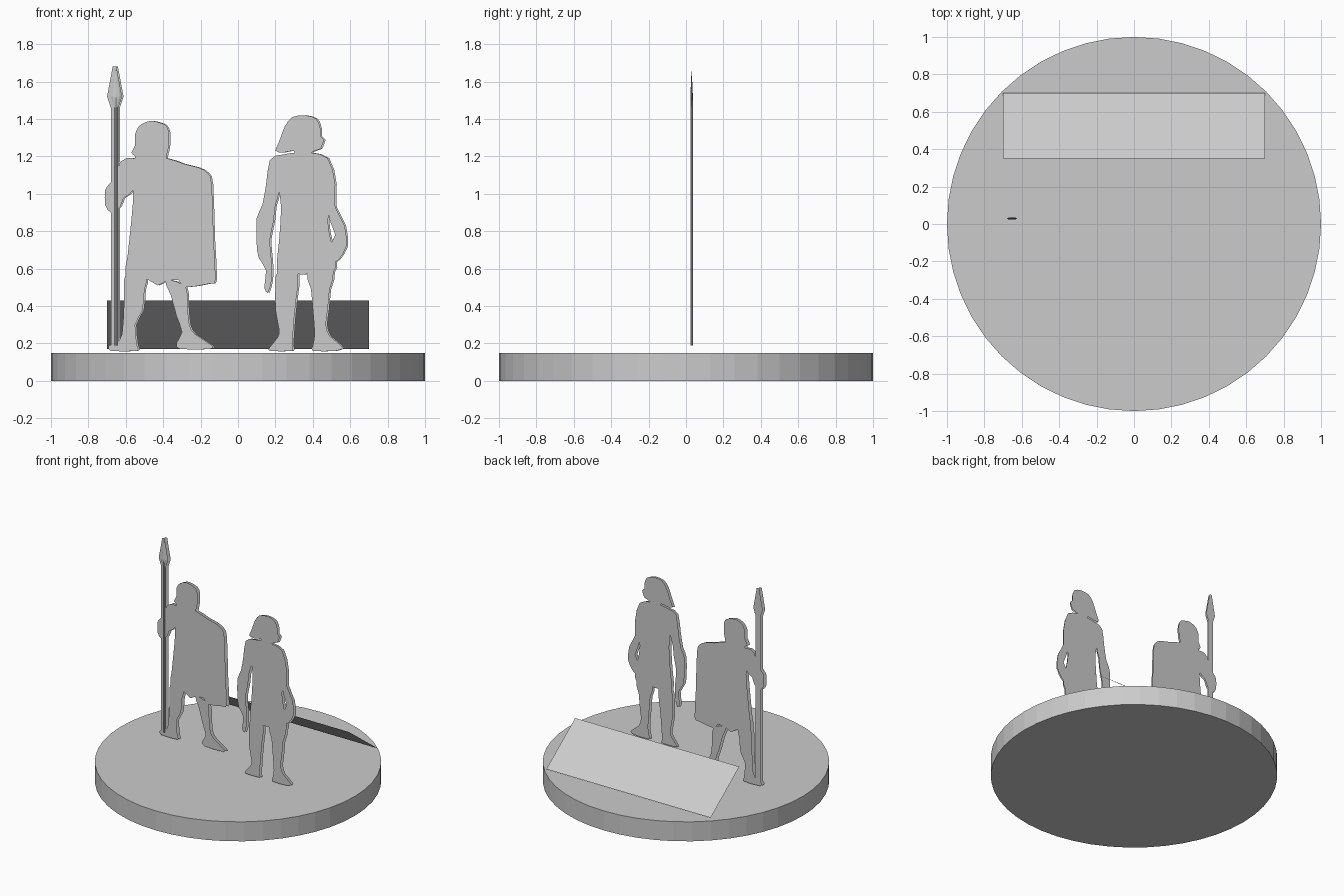
import bpy
import bmesh
from mathutils import Vector

if "Cube" in bpy.data.objects:
    bpy.data.objects.remove(bpy.data.objects["Cube"], do_unlink=True)

# One plain grey for the whole diorama
grey = bpy.data.materials.new("plain_grey")
grey.use_nodes = True
grey.diffuse_color = (0.6, 0.6, 0.6, 1)
grey.node_tree.nodes["Principled BSDF"].inputs["Base Color"].default_value = grey.diffuse_color


def finish(name, bm):
    """Turn a bmesh into a named grey object."""
    mesh = bpy.data.meshes.new(name)
    bm.to_mesh(mesh)
    bm.free()
    mesh.materials.append(grey)
    obj = bpy.data.objects.new(name, mesh)
    bpy.context.collection.objects.link(obj)
    return obj


def rounded(points):
    """Insert a curved midpoint between every pair of outline points."""
    result = []
    count = len(points)
    for i, b in enumerate(points):
        a, c, d = points[i - 1], points[(i + 1) % count], points[(i + 2) % count]
        result.append(b)
        result.append((b + c) * 0.55 - (a + d) * 0.05)
    return result


def cutout(name, outline, layers, smooth=True):
    """Paper-thin silhouette: a front sheet and a back sheet, outline in hundredths."""
    points = [Vector(p) / 100 for p in outline]
    if smooth:
        points = rounded(points)
    bm = bmesh.new()
    for index, (depth, shift) in enumerate(layers):
        verts = [bm.verts.new((p.x + shift, depth, p.y)) for p in points]
        face = bm.faces.new(verts)
        face.normal_update()
        faces_back = face.normal.y > 0
        if faces_back != (index == 1):
            face.normal_flip()
    bmesh.ops.triangulate(bm, faces=bm.faces[:])
    return finish(name, bm)


# Round base
bm = bmesh.new()
bmesh.ops.create_cone(bm, cap_ends=True, segments=48, radius1=1, radius2=1, depth=0.15)
bmesh.ops.translate(bm, verts=bm.verts, vec=(0, 0, 0.075))
finish("round_base", bm)

# Sloping sign panel behind the figures
bm = bmesh.new()
corners = [(-0.7, 0.35, 0.43), (0.7, 0.35, 0.43), (0.7, 0.7, 0.17), (-0.7, 0.7, 0.17)]
bm.faces.new([bm.verts.new(c) for c in corners])
finish("sloping_panel", bm)

# Standing figure, seen walking towards its left
standing = [(-0.15, 0), (-0.135, 0.008)]
cutout("standing_head", [
    (36, 142), (42, 140), (44, 135), (44, 131), (46, 129), (45, 126), (44, 124),
    (39, 122), (39, 119), (31, 119), (30, 123), (24, 122), (20, 123), (22, 128),
    (25, 136), (29, 141)], standing)
cutout("standing_tunic", [
    (24, 121), (31, 122), (39, 122), (48, 119), (52, 105), (48, 86), (50, 74),
    (52, 64), (51, 58), (37, 57), (32, 57), (21, 57), (22, 75), (23, 91),
    (22, 101), (17, 118)], standing)
cutout("standing_right_arm", [
    (23, 118), (17, 118), (15, 105), (13, 94), (10, 87), (10, 73), (11, 66),
    (15, 59), (14, 50), (16, 47), (18, 54), (18, 64), (17, 75), (19, 85),
    (20, 94), (22, 101)], standing)
cutout("standing_left_arm", [
    (48, 118), (52, 105), (52, 93), (57, 83), (58, 72), (54, 65), (51, 64),
    (50, 74), (52, 78), (49, 86), (48, 95)], standing)
cutout("standing_left_leg", [
    (37, 58), (51, 58), (49, 49), (48, 38), (47, 30), (49, 24), (56, 18),
    (52, 16), (40, 16), (40, 19), (41, 25), (40, 38), (39, 49)], standing)
cutout("standing_right_leg", [
    (32, 58), (31, 43), (30, 33), (29, 19), (29, 16), (17, 16), (17, 18),
    (21, 23), (22, 27), (20, 38), (20, 51), (21, 58)], standing)

# Guard in a long cape, holding a spear
guard = [(0.035, 0), (0.055, 0.008)]
cutout("guard_head", [
    (-46, 139), (-39, 137), (-37, 133), (-37, 126), (-38, 121), (-40, 117),
    (-54, 117), (-55, 120), (-57, 122), (-55, 126), (-55, 132), (-53, 136),
    (-50, 138)], guard)
cutout("guard_cape", [
    (-38, 119), (-29, 116), (-21, 114), (-16, 111), (-14, 105), (-13, 75),
    (-12, 54), (-15, 52), (-28, 50), (-32, 54), (-39, 53), (-43, 51), (-48, 54),
    (-60, 56), (-59, 67), (-57, 86), (-56, 99), (-57, 108), (-58, 118),
    (-54, 119)], guard)
cutout("guard_right_arm", [
    (-56, 119), (-63, 117), (-65, 110), (-69, 105), (-71, 102), (-71, 94),
    (-68, 90), (-63, 93), (-61, 98), (-56, 102)], guard)
cutout("guard_right_leg", [
    (-60, 57), (-49, 55), (-50, 49), (-51, 38), (-55, 30), (-54, 19), (-54, 16),
    (-68, 16), (-69, 19), (-65, 20), (-62, 25), (-61, 41), (-61, 49)], guard)
cutout("guard_left_leg", [
    (-39, 54), (-28, 51), (-27, 41), (-26, 30), (-23, 25), (-14, 19), (-15, 17),
    (-31, 17), (-33, 20), (-30, 26), (-33, 35), (-36, 46)], guard)
cutout("guard_flat_spear", [
    (-68, 17), (-64, 17), (-64, 146), (-62, 152), (-65, 168), (-67, 168),
    (-70, 152), (-68, 146)], guard, smooth=False)

# Solid spear laid over the flat one: round shaft and flattened diamond head
spear_x, spear_y = -0.652, 0.03
for name, low, high, bottom, top, flatten in [
        ("spear_shaft", 0.19, 1.53, 0.007, 0.007, 1),
        ("spear_head_socket", 1.46, 1.52, 0.007, 0.028, 0.25),
        ("spear_head_point", 1.52, 1.67, 0.028, 0, 0.25)]:
    bm = bmesh.new()
    bmesh.ops.create_cone(bm, cap_ends=True, segments=8, radius1=bottom, radius2=top,
                          depth=high - low)
    bmesh.ops.scale(bm, verts=bm.verts, vec=(1, flatten, 1))
    bmesh.ops.translate(bm, verts=bm.verts, vec=(spear_x, spear_y, (low + high) / 2))
    bmesh.ops.remove_doubles(bm, verts=bm.verts, dist=0.0001)
    finish(name, bm)
